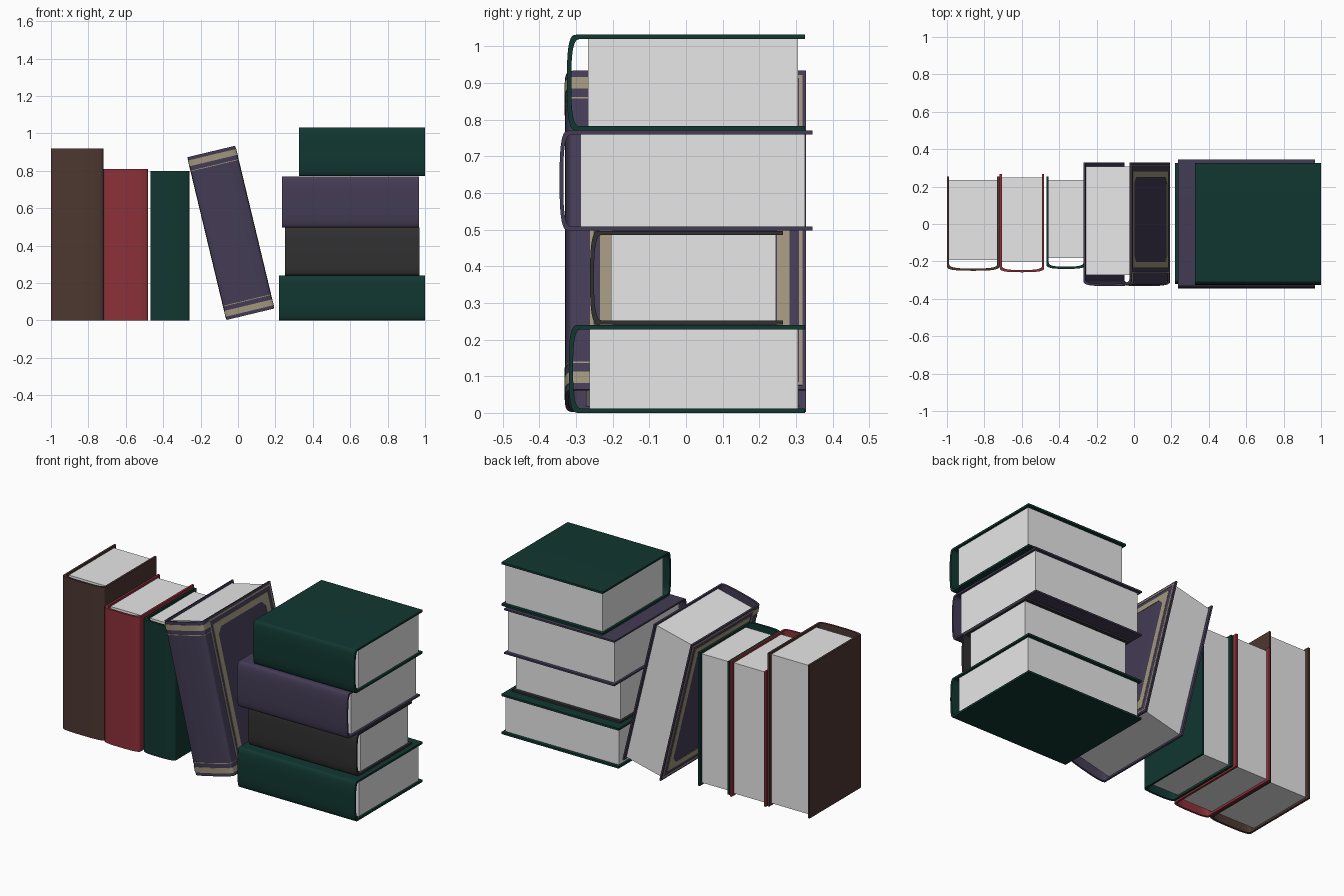
import bpy, bmesh, math
from mathutils import Matrix

if "Cube" in bpy.data.objects:
    bpy.data.objects.remove(bpy.data.objects["Cube"])


def material(name, rgb):
    m = bpy.data.materials.new(name)
    m.diffuse_color = (*rgb, 1)
    m.use_nodes = True
    m.node_tree.nodes["Principled BSDF"].inputs["Base Color"].default_value = m.diffuse_color
    return m


BROWN = material("brown cover", (0.074, 0.038, 0.030))
RED = material("red cover", (0.262, 0.030, 0.041))
GREEN = material("green cover", (0.0056, 0.038, 0.030))
PURPLE = material("purple cover", (0.058, 0.045, 0.091))
BLACK = material("black cover", (0.030, 0.030, 0.030))
GOLD = material("dull gold", (0.352, 0.301, 0.209))
PAPER = material("paper", (0.80, 0.80, 0.80))


def finish(bm, name, mat, matrix):
    bmesh.ops.recalc_face_normals(bm, faces=bm.faces)
    me = bpy.data.meshes.new(name)
    bm.to_mesh(me)
    bm.free()
    for p in me.polygons:
        p.use_smooth = True
    me.set_sharp_from_angle(angle=math.radians(35))
    me.materials.append(mat)
    ob = bpy.data.objects.new(name, me)
    ob.matrix_world = matrix
    bpy.context.collection.objects.link(ob)
    return ob


def u_path(half, front, back, depth=0.025, n=28, p=3):
    """U-shaped outline: flat boards joined by a bulged spine at the front."""
    pts = [(half, back)]
    for i in range(n + 1):
        a = math.pi * i / n
        c, s = math.cos(a), max(math.sin(a), 0)
        x = math.copysign(half * abs(c) ** (2 / p), c)
        pts.append((x, front + depth - depth * s ** (2 / p)))
    return pts + [(-half, back)]


def shell(name, mat, matrix, thick, front, back, z0, z1, wall):
    """Folded board: thin U profile extruded from z0 to z1."""
    bm = bmesh.new()
    outer = u_path(thick / 2, front, back)
    inner = u_path(thick / 2 - wall, front + wall, back)
    rows = [[bm.verts.new((x, y, z)) for x, y in path]
            for path, z in ((outer, z0), (outer, z1), (inner, z1), (inner, z0))]
    for k in range(4):
        a, b = rows[k], rows[(k + 1) % 4]
        for i in range(len(a) - 1):
            bm.faces.new((a[i], a[i + 1], b[i + 1], b[i]))
    for end in (0, -1):
        bm.faces.new([r[end] for r in rows])
    return finish(bm, name, mat, matrix)


def box(name, mat, matrix, x0, x1, y0, y1, z0, z1):
    bm = bmesh.new()
    bmesh.ops.create_cube(bm, size=1)
    for v in bm.verts:
        v.co = (x1 if v.co.x > 0 else x0, y1 if v.co.y > 0 else y0,
                z1 if v.co.z > 0 else z0)
    return finish(bm, name, mat, matrix)


def clipped(y0, y1, z0, z1, c):
    return [(y0 + c, z0), (y1 - c, z0), (y1, z0 + c), (y1, z1 - c),
            (y1 - c, z1), (y0 + c, z1), (y0, z1 - c), (y0, z0 + c)]


def frame(name, matrix, x, y0, y1, z0, z1, width, clip_out, clip_in):
    """Thin gold frame plate with clipped corners."""
    bm = bmesh.new()
    out = clipped(y0, y1, z0, z1, clip_out)
    inn = clipped(y0 + width, y1 - width, z0 + width, z1 - width, clip_in)
    rows = [[bm.verts.new((x + dx, y, z)) for y, z in path]
            for path, dx in ((out, -.002), (out, .002), (inn, .002), (inn, -.002))]
    for k in range(4):
        a, b = rows[k], rows[(k + 1) % 4]
        for i in range(8):
            j = (i + 1) % 8
            bm.faces.new((a[i], a[j], b[j], b[i]))
    return finish(bm, name, GOLD, matrix)


def book(name, mat, matrix, thick, height, front, back, wall=0.012):
    shell(name + "_cover", mat, matrix, thick, front, back, 0, height, wall)
    h = thick / 2 - wall + 0.001
    box(name + "_pages", PAPER, matrix, -h, h, front + 0.057, back - 0.02,
        0.013, height - 0.013)


# upright books: name, material, x range, height, spine y, fore edge y
for name, mat, x0, x1, h, y0, y1 in (
        ("brown_book", BROWN, -1.0, -0.72, 0.92, -0.25, 0.255),
        ("red_book", RED, -0.718, -0.48, 0.81, -0.258, 0.268),
        ("green_book", GREEN, -0.468, -0.258, 0.80, -0.24, 0.255)):
    book(name, mat, Matrix.Translation(((x0 + x1) / 2, 0, 0)), x1 - x0, h, y0, y1)

# stacked books lying flat: name, material, x range, z range, spine y, fore edge y
for name, mat, x0, x1, z0, z1, y0, y1, wall in (
        ("bottom_green_book", GREEN, 0.22, 1.0, 0, 0.24, -0.32, 0.325, 0.012),
        ("black_book", BLACK, 0.25, 0.97, 0.241, 0.497, -0.262, 0.265, 0.011),
        ("flat_purple_book", PURPLE, 0.235, 0.967, 0.498, 0.77, -0.345, 0.345, 0.01),
        ("top_green_book", GREEN, 0.327, 1.0, 0.771, 1.032, -0.325, 0.325, 0.012)):
    m = Matrix.Translation((x0, 0, (z0 + z1) / 2)) @ Matrix.Rotation(math.pi / 2, 4, 'Y')
    book(name, mat, m, z1 - z0, x1 - x0, y0, y1, wall)

# leaning book with gold decoration
T, H, F, B = 0.262, 0.895, -0.33, 0.328
lean = Matrix.Translation((0.066, 0, 0.033)) @ Matrix.Rotation(math.radians(-13.5), 4, 'Y')
book("leaning_book", PURPLE, lean, T, H, F, B, 0.01)

# gold bands round the spine, mirrored top and bottom
for z0, z1 in ((0.018, 0.05), (0.074, 0.078)):
    for end, (a, b) in (("bottom", (z0, z1)), ("top", (H - z1, H - z0))):
        shell("spine_band_" + end, GOLD, lean, T + 0.004, F - 0.002, -0.262, a, b, 0.004)

# gold frames on both boards
for side in (-1, 1):
    x = side * T / 2
    frame("cover_frame", lean, x, -0.235, 0.283, 0.045, H - 0.045, 0.035, 0.001, 0.035)
    frame("edge_line", lean, x, -0.262, 0.318, 0.012, H - 0.012, 0.009, 0.001, 0.001)
